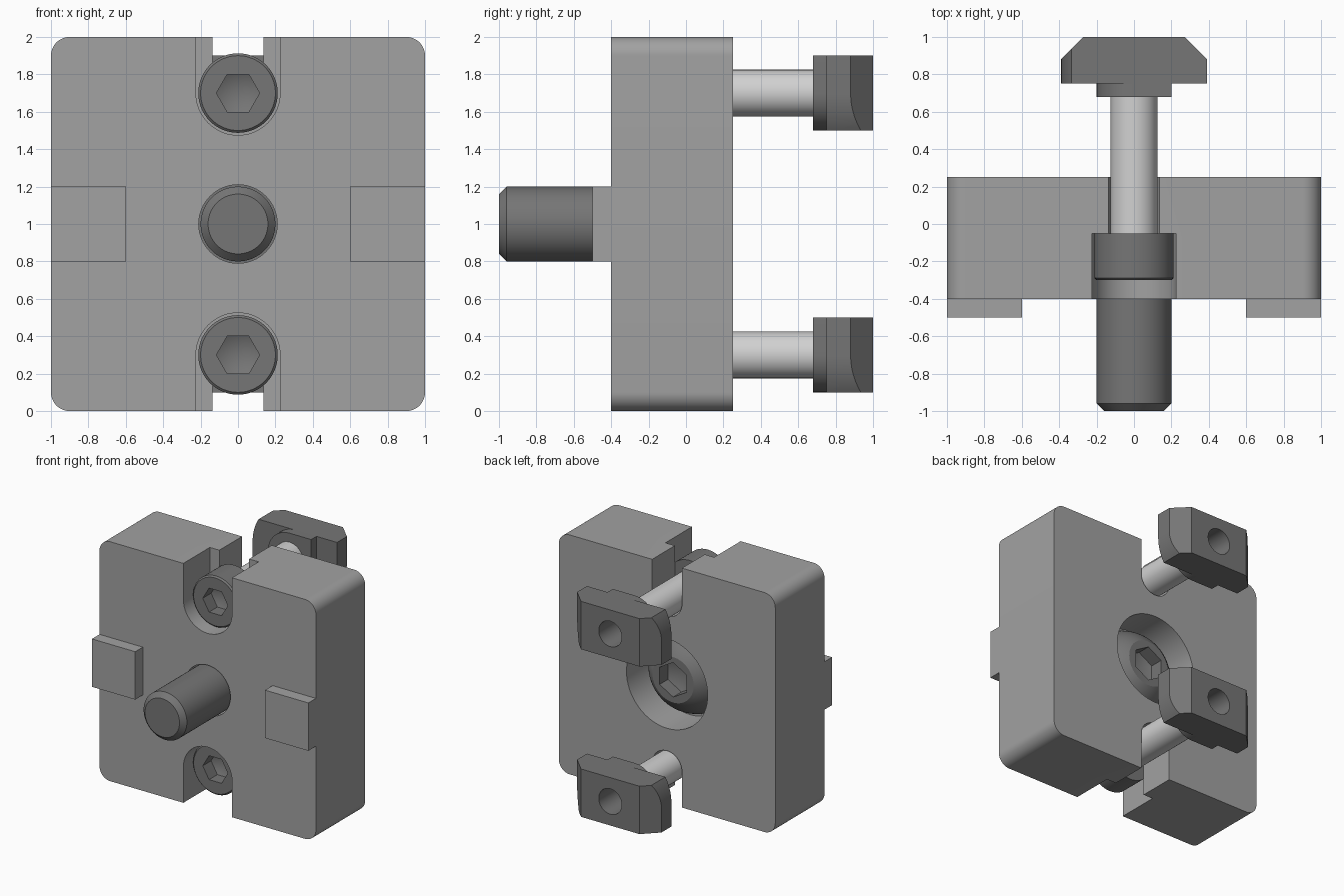
import bpy, bmesh
from math import sin, cos, pi, asin, radians
from mathutils import Vector, Matrix

if "Cube" in bpy.data.objects:
    bpy.data.objects.remove(bpy.data.objects["Cube"])


def material(name, grey):
    m = bpy.data.materials.new(name)
    m.use_nodes = True
    m.diffuse_color = (grey, grey, grey, 1)
    m.node_tree.nodes["Principled BSDF"].inputs["Base Color"].default_value = (grey, grey, grey, 1)
    return m


BODY = material("aluminium grey", 0.36)
DARK = material("dark steel", 0.18)
BRIGHT = material("bright steel", 0.64)


def finish(name, bm, mat):
    bmesh.ops.recalc_face_normals(bm, faces=bm.faces)
    mesh = bpy.data.meshes.new(name)
    bm.to_mesh(mesh)
    bm.free()
    mesh.materials.append(mat)
    ob = bpy.data.objects.new(name, mesh)
    bpy.context.collection.objects.link(ob)
    return ob


def extrude(bm, outline, y0, y1):
    """Prism along y from an (x, z) outline."""
    face = bm.faces.new([bm.verts.new((x, y0, z)) for x, z in outline])
    top = bmesh.ops.extrude_face_region(bm, geom=[face])["geom"]
    bmesh.ops.translate(bm, vec=(0, y1 - y0, 0),
                        verts=[v for v in top if isinstance(v, bmesh.types.BMVert)])


def prism(name, outline, y0, y1, mat):
    bm = bmesh.new()
    extrude(bm, outline, y0, y1)
    return finish(name, bm, mat)


def lathe(name, profile, z, mat, sides=64):
    """Solid turned about the y axis at height z, from (radius, y) points."""
    bm = bmesh.new()
    verts = [bm.verts.new((r, y, z)) for r, y in profile]
    edges = [bm.edges.new(pair) for pair in zip(verts, verts[1:])]
    bmesh.ops.spin(bm, geom=verts + edges, cent=(0, 0, z), axis=(0, 1, 0),
                   angle=2 * pi, steps=sides, use_duplicate=False)
    bmesh.ops.remove_doubles(bm, verts=bm.verts, dist=0.0005)
    return finish(name, bm, mat)


def arc(cx, cz, r, a0, a1, n=12):
    return [(cx + r * cos(a0 + (a1 - a0) * i / n), cz + r * sin(a0 + (a1 - a0) * i / n))
            for i in range(n + 1)]


def cut(ob, cutter):
    """Subtract the cutter and bake the result."""
    mod = ob.modifiers.new("cut", "BOOLEAN")
    mod.operation, mod.solver, mod.object = "DIFFERENCE", "EXACT", cutter
    graph = bpy.context.evaluated_depsgraph_get()
    graph.update()
    baked = bpy.data.meshes.new_from_object(ob.evaluated_get(graph))
    ob.modifiers.clear()
    ob.data = baked
    bpy.data.objects.remove(cutter)


def socket(ob, z, face_y, inward, radius, turn):
    """Hexagonal drive socket with a pointed floor."""
    bm = bmesh.new()
    rings = []
    for y in (face_y - inward * 0.02, face_y + inward * 0.11):
        rings.append([bm.verts.new((radius * cos(turn + k * pi / 3), y,
                                    z + radius * sin(turn + k * pi / 3))) for k in range(6)])
    tip = bm.verts.new((0, face_y + inward * 0.17, z))
    bm.faces.new(rings[0])
    for k in range(6):
        j = (k + 1) % 6
        bm.faces.new((rings[0][k], rings[0][j], rings[1][j], rings[1][k]))
        bm.faces.new((rings[1][k], rings[1][j], tip))
    cut(ob, finish("socket_cutter", bm, DARK))


def slot_outline(z, side, r):
    """Round-ended slot that opens at the block's top (side 1) or bottom (side -1)."""
    start = pi if side > 0 else 0
    ends = arc(0, z, r, start, start + pi, 24)
    return ends + [(ends[-1][0], z + side), (ends[0][0], z + side)]


# Block with rounded corners
corner = 0.1
outline = []
for k, (sx, z) in enumerate([(1, 2 - corner), (-1, 2 - corner), (-1, corner), (1, corner)]):
    outline += arc(sx * (1 - corner), z, corner, k * pi / 2, (k + 1) * pi / 2)
FRONT, BACK, SEAT = -0.4, 0.25, -0.05
block = prism("block", outline, FRONT, BACK, BODY)

# Stepped slots for the clamping screws
SCREWS = (("upper", 1.7, 1), ("lower", 0.3, -1))
for label, z, side in SCREWS:
    cut(block, prism("slot_cutter", slot_outline(z, side, 0.1375), -0.6, 0.4, BODY))
    cut(block, prism("recess_cutter", slot_outline(z, side, 0.225), -0.6, SEAT, BODY))

# Central stepped hole
cut(block, lathe("bore_cutter", [(0, -0.6), (0.21, -0.6), (0.21, SEAT), (0.375, SEAT),
                                 (0.375, 0.4), (0, 0.4)], 1, BODY))

# Locating pads on the front
for label, s in (("left", 1), ("right", -1)):
    prism(label + "_pad", [(s * 0.6, 0.8), (s, 0.8), (s, 1.2), (s * 0.6, 1.2)], -0.5, FRONT, BODY)

# Central screw with a domed head at the back
dome = arc(0, -0.146, 0.369, radians(18.3), radians(59))
centre = lathe("central_screw", [(0, -1), (0.16, -1), (0.2, -0.96), (0.2, SEAT), (0.35, SEAT)]
               + dome + [(0, dome[-1][1])], 1, DARK)
socket(centre, 1, dome[-1][1], -1, 0.144, pi / 2)


def nut_outline(half_width, z):
    """Rectangle with two opposite corners rounded about the centre."""
    a = asin(0.2 / half_width)
    half = [(half_width, 0.2)] + arc(0, 0, half_width, pi - a, pi)
    if half_width == 0.2:
        half = half[:]
    return [(x, z + h) for x, h in half + [(-x, -h) for x, h in half]]


def slot_nut(name, z):
    bm = bmesh.new()
    extrude(bm, nut_outline(0.39, z), 0.75, 1)
    bmesh.ops.recalc_face_normals(bm, faces=bm.faces)
    # Sloped shoulders at the back
    for s in (1, -1):
        res = bmesh.ops.bisect_plane(bm, geom=bm.verts[:] + bm.edges[:] + bm.faces[:],
                                     plane_co=(s * 0.27, 1, z), plane_no=(s, 1, 0),
                                     clear_outer=True)
        rim = [e for e in res["geom_cut"] if isinstance(e, bmesh.types.BMEdge)]
        bmesh.ops.holes_fill(bm, edges=rim)
    return finish(name, bm, DARK)


# Clamping screws and their slot nuts
for label, z, side in SCREWS:
    head = lathe(label + "_screw_head", [(0, -0.3), (0.2, -0.3), (0.2125, -0.288),
                                         (0.2125, SEAT), (0, SEAT)], z, DARK)
    socket(head, z, -0.3, 1, 0.1155, 0)
    lathe(label + "_screw_shaft", [(0, SEAT), (0.125, SEAT), (0.125, 0.75), (0, 0.75)], z, BRIGHT)
    nut = slot_nut(label + "_slot_nut", z)
    neck = prism(label + "_nut_neck", nut_outline(0.2, z), 0.68, 0.75, DARK)
    for part in (nut, neck):
        cut(part, lathe("thread_cutter", [(0, 0.5), (0.106, 0.5), (0.106, 1.2), (0, 1.2)], z, DARK))

# Smooth the round surfaces, keep the edges crisp
bpy.ops.object.select_all(action="DESELECT")
for ob in bpy.context.scene.objects:
    if ob.type == "MESH":
        ob.select_set(True)
        bpy.context.view_layer.objects.active = ob
bpy.ops.object.shade_smooth_by_angle(angle=radians(30))
